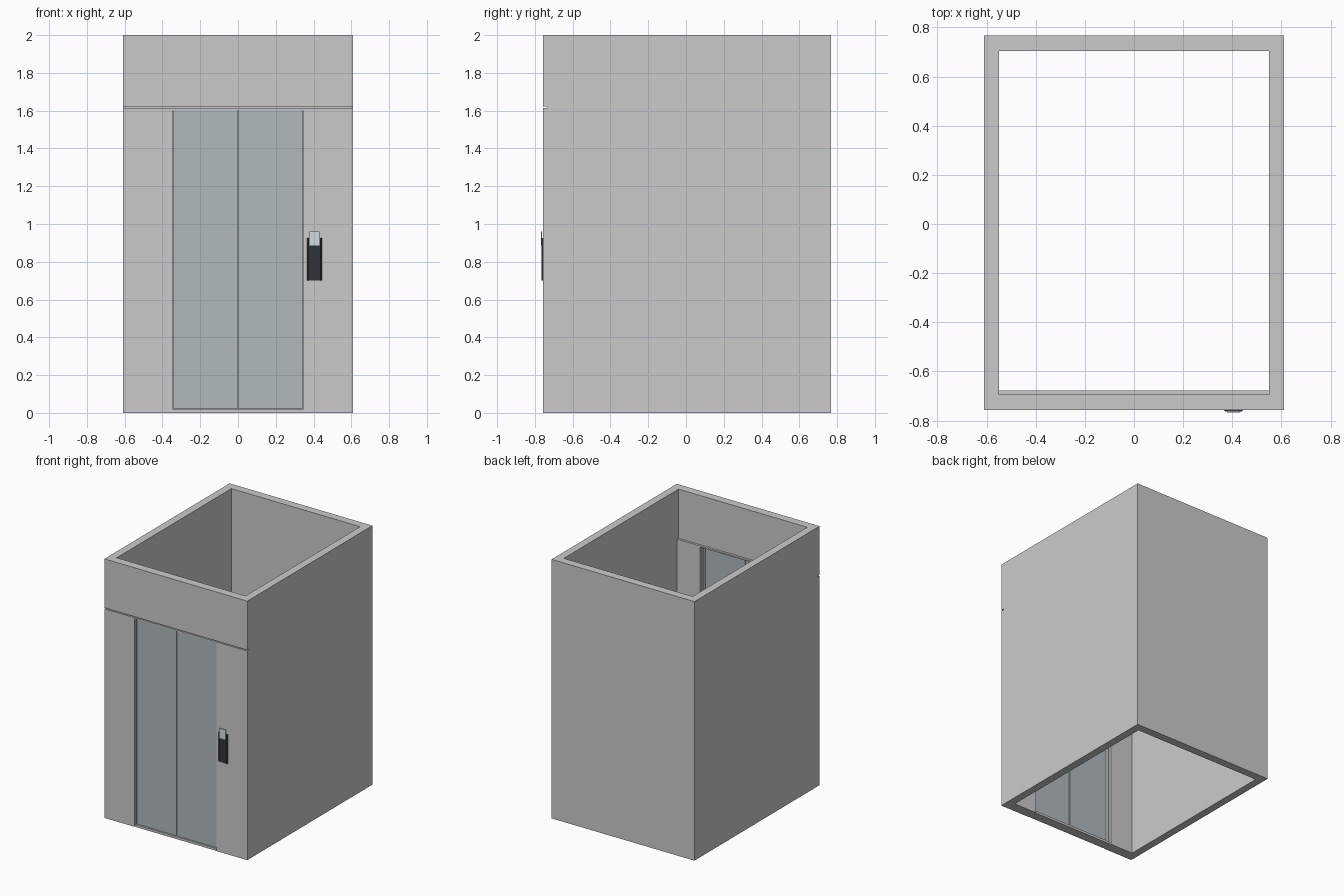
import bpy, bmesh

if "Cube" in bpy.data.objects:
    bpy.data.objects.remove(bpy.data.objects["Cube"])


def material(name, rgb):
    m = bpy.data.materials.new(name)
    m.diffuse_color = (*rgb, 1)
    m.use_nodes = True
    m.node_tree.nodes["Principled BSDF"].inputs["Base Color"].default_value = m.diffuse_color
    return m


def extrude(name, points, a0, a1, place, mat=None):
    """Extrude a closed 2D profile between a0 and a1; place maps (u, v, a) to xyz."""
    bm = bmesh.new()
    face = bm.faces.new([bm.verts.new(place(u, v, a0)) for u, v in points])
    geo = bmesh.ops.extrude_face_region(bm, geom=[face])["geom"]
    delta = [q - p for p, q in zip(place(0, 0, a0), place(0, 0, a1))]
    bmesh.ops.translate(bm, vec=delta, verts=[g for g in geo if isinstance(g, bmesh.types.BMVert)])
    bmesh.ops.recalc_face_normals(bm, faces=bm.faces)
    mesh = bpy.data.meshes.new(name)
    bm.to_mesh(mesh)
    bm.free()
    ob = bpy.data.objects.new(name, mesh)
    bpy.context.collection.objects.link(ob)
    if mat:
        mesh.materials.append(mat)
    return ob


def box(name, x, y, z, mat=None):
    pts = [(x[0], y[0]), (x[1], y[0]), (x[1], y[1]), (x[0], y[1])]
    return extrude(name, pts, z[0], z[1], lambda u, v, a: (u, v, a), mat)


def cut(ob, cutter):
    mod = ob.modifiers.new("cut", "BOOLEAN")
    mod.operation = "DIFFERENCE"
    mod.solver = "EXACT"
    mod.object = cutter
    cutter.hide_render = True
    bpy.context.view_layer.objects.active = ob
    bpy.ops.object.modifier_apply(modifier=mod.name)
    bpy.data.objects.remove(cutter)


steel = material("door_steel", (0.44, 0.49, 0.51))
black = material("panel_black", (0.03, 0.035, 0.04))
glass = material("display_glass", (0.62, 0.74, 0.75))

# Open shaft: the front wall is thicker below the header
shaft = box("shaft_walls", (-0.61, 0.61), (-0.758, 0.768), (0, 2))
cavity = [(-0.677, -0.1), (0.705, -0.1), (0.705, 2.1),
          (-0.694, 2.1), (-0.694, 1.62), (-0.677, 1.62)]
cut(shaft, extrude("cavity_cutter", cavity, -0.55, 0.55, lambda u, v, a: (a, u, v)))
cut(shaft, box("doorway_cutter", (-0.353, 0.353), (-0.9, -0.6), (-0.1, 1.61)))
# Shadow gap under the header
cut(shaft, box("groove_cutter", (-0.7, 0.7), (-0.9, -0.733), (1.614, 1.622)))

# Door frame, sill and sliding leaves
box("door_lintel", (-0.353, 0.353), (-0.754, -0.70), (1.602, 1.61))
box("door_sill", (-0.343, 0.343), (-0.756, -0.68), (0, 0.018))
for s, side in ((-1, "left"), (1, "right")):
    box("door_jamb_" + side, sorted((s * 0.343, s * 0.353)), (-0.754, -0.70), (0, 1.602))
    box("door_leaf_" + side, sorted((s * 0.003, s * 0.341)), (-0.748, -0.722), (0.021, 1.6), steel)

# Call panel with chamfered sides, and its display
plate = [(0.365, -0.757), (0.445, -0.757), (0.438, -0.764), (0.372, -0.764)]
extrude("call_panel", plate, 0.70, 0.925, lambda u, v, a: (u, v, a), black)
box("call_display", (0.379, 0.431), (-0.768, -0.762), (0.885, 0.96), glass)
